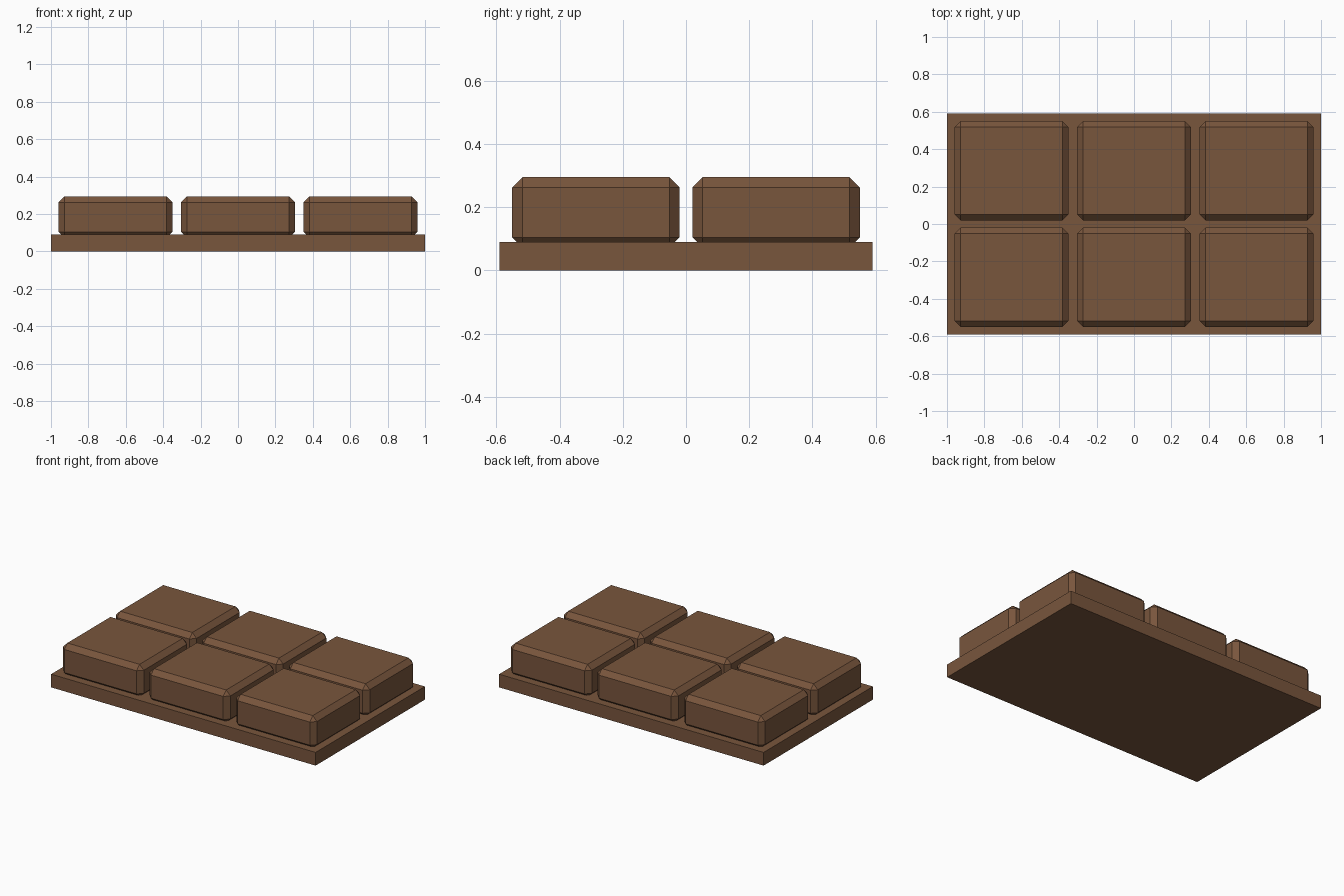
import bpy
import bmesh
from mathutils import Matrix, Vector

cube = bpy.data.objects.get("Cube")
if cube:
    bpy.data.objects.remove(cube, do_unlink=True)

# Single brown material
brown = bpy.data.materials.new("chocolate_brown")
brown.use_nodes = True
colour = (0.19, 0.092, 0.046, 1)
brown.diffuse_color = colour
shader = next(n for n in brown.node_tree.nodes if n.type == 'BSDF_PRINCIPLED')
shader.inputs["Base Color"].default_value = colour


def add_box(name, centre, size, chamfer=0):
    """Flat-shaded box with an optional single-segment chamfer."""
    mesh = bpy.data.meshes.new(name)
    bm = bmesh.new()
    bmesh.ops.create_cube(bm, size=1, matrix=Matrix.Diagonal((*size, 1)))
    if chamfer:
        bmesh.ops.bevel(bm, geom=bm.edges[:], offset=chamfer, segments=1,
                        affect='EDGES', offset_type='OFFSET')
    bm.to_mesh(mesh)
    bm.free()
    mesh.materials.append(brown)
    obj = bpy.data.objects.new(name, mesh)
    obj.location = Vector(centre)
    bpy.context.collection.objects.link(obj)
    return obj


# Flat slab under the pieces
base_height = 0.09
add_box("base_slab", (0, 0, base_height / 2), (2, 1.18, base_height))

# Chamfered pieces in a grid, sunk slightly into the slab
bottom, top = 0.073, 0.295
for row, y in (("front", -0.285), ("back", 0.285)):
    for column, x in (("right", -0.655), ("middle", 0), ("left", 0.655)):
        add_box(f"{row}_{column}_piece", (x, y, (bottom + top) / 2),
                (0.61, 0.53, top - bottom), chamfer=0.032)
